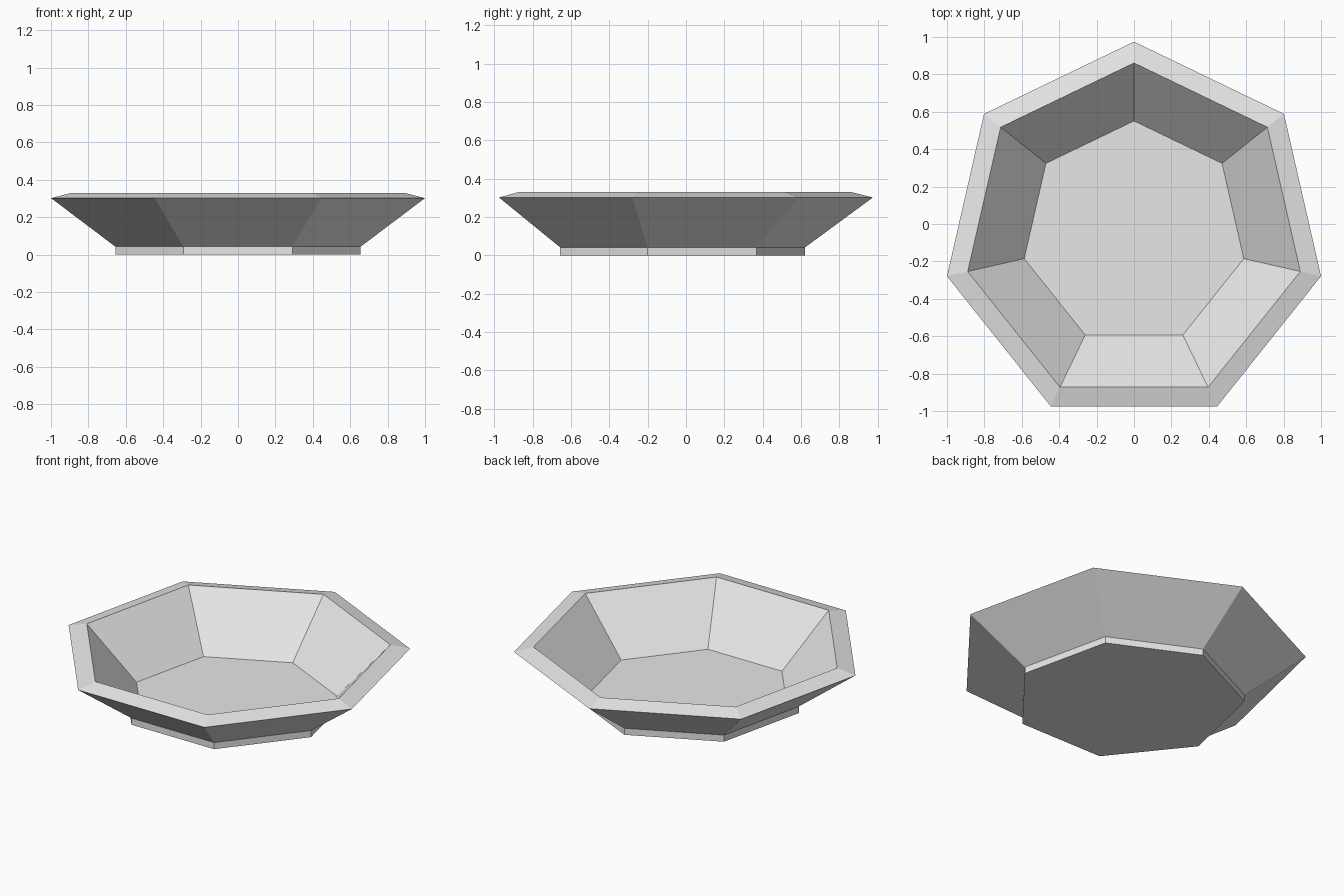
import bpy, bmesh, math

if "Cube" in bpy.data.objects:
    bpy.data.objects.remove(bpy.data.objects["Cube"])

SIDES = 7
CENTRE_Y = -0.051

# One plain colour
grey = bpy.data.materials.new("light_grey")
grey.diffuse_color = (0.8, 0.8, 0.8, 1.0)
grey.use_nodes = True
grey.node_tree.nodes["Principled BSDF"].inputs["Base Color"].default_value = grey.diffuse_color

# Radius and height of each ring, from the underside up and into the bowl
profile = [
    (0.672, 0.0),     # foot bottom
    (0.672, 0.042),   # foot top
    (1.0257, 0.302),  # outer rim
    (0.912, 0.33),    # inner rim
    (0.602, 0.012),   # inside floor
]

bm = bmesh.new()
rings = []
for r, z in profile:
    ring = []
    for i in range(SIDES):
        a = math.pi / 2 + 2 * math.pi * i / SIDES
        ring.append(bm.verts.new((r * math.cos(a), CENTRE_Y + r * math.sin(a), z)))
    rings.append(ring)

# Walls between neighbouring rings
for low, high in zip(rings, rings[1:]):
    for i in range(SIDES):
        j = (i + 1) % SIDES
        bm.faces.new((low[i], low[j], high[j], high[i]))

# Underside and inside floor
bm.faces.new(rings[0][::-1])
bm.faces.new(rings[-1])
bmesh.ops.recalc_face_normals(bm, faces=bm.faces)

mesh = bpy.data.meshes.new("bowl")
bm.to_mesh(mesh)
bm.free()
mesh.materials.append(grey)
bowl = bpy.data.objects.new("bowl", mesh)
bpy.context.collection.objects.link(bowl)
